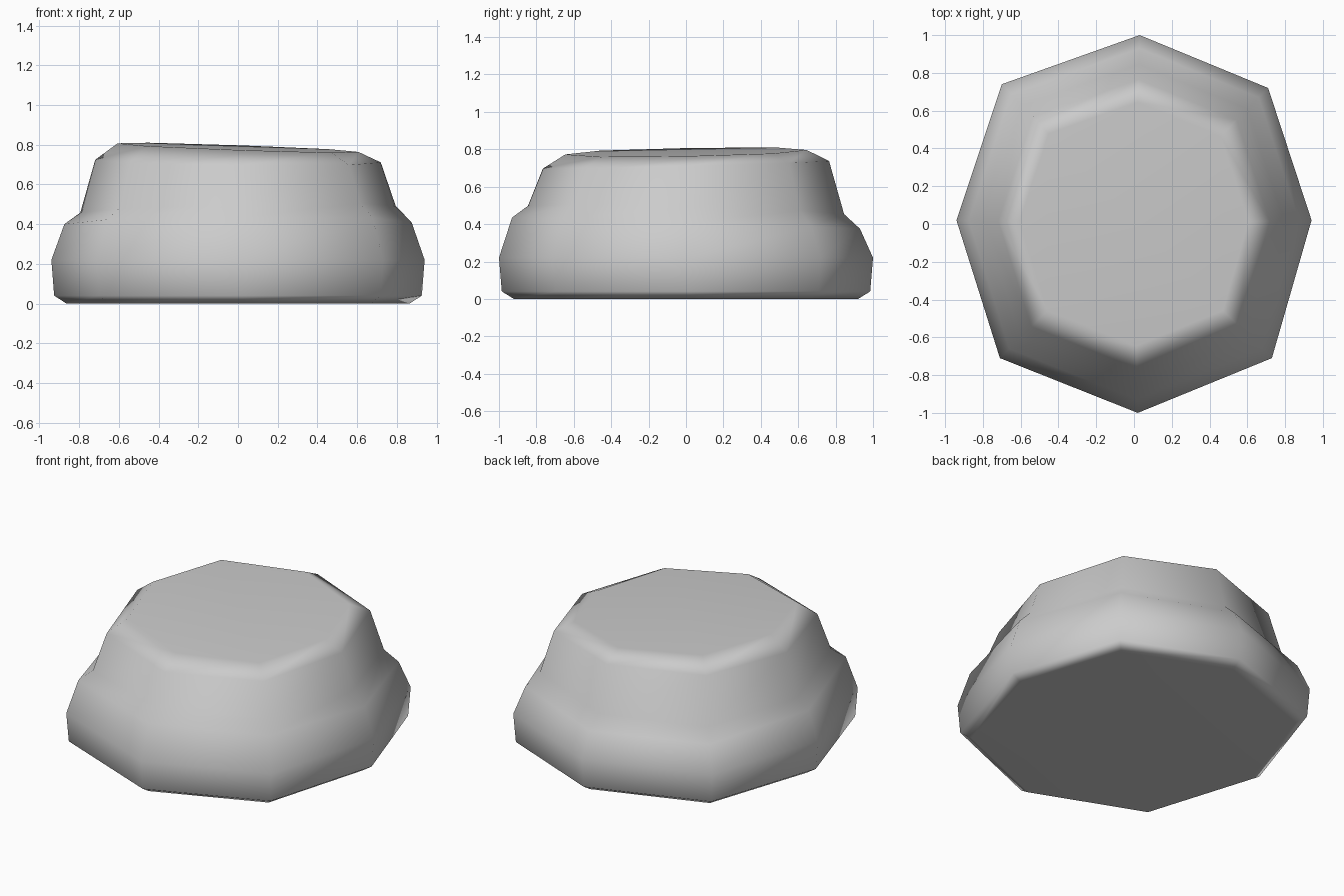
import bpy, bmesh

cube = bpy.data.objects.get("Cube")
if cube:
    bpy.data.objects.remove(cube, do_unlink=True)

# Single plain grey
grey = bpy.data.materials.new("light_grey")
grey.use_nodes = True
colour = (0.6, 0.6, 0.6, 1)
grey.diffuse_color = colour
grey.node_tree.nodes["Principled BSDF"].inputs["Base Color"].default_value = colour

# Slightly irregular eight-sided outline, counter-clockwise from the left side
OUTLINE = [(.94, .02), (.71, .72), (.03, 1), (-.70, .74),
           (-.94, .02), (-.71, -.71), (.02, -1), (.73, -.71)]

# Each ring: scale, height, tilt along x, tilt along y
RINGS = [(.92, 0, 0, 0), (.985, .04, 0, 0), (1, .22, 0, 0),
         (.93, .405, .005, -.03), (.845, .475, .018, -.022),
         (.765, .717, -.007, .02), (.645, .785, -.023, .012)]

# Stepped plinth body, built ring by ring
bm = bmesh.new()
loops = [[bm.verts.new((x * s, y * s, z + tx * x + ty * y)) for x, y in OUTLINE]
         for s, z, tx, ty in RINGS]
count = len(OUTLINE)
for low, high in zip(loops, loops[1:]):
    for i in range(count):
        j = (i + 1) % count
        bm.faces.new((low[i], low[j], high[j], high[i]))

# Flat underside and top
bm.faces.new(loops[0][::-1])
bm.faces.new(loops[-1])
for face in bm.faces:
    face.smooth = True

mesh = bpy.data.meshes.new("stepped_base")
bm.to_mesh(mesh)
bm.free()
mesh.materials.append(grey)
base = bpy.data.objects.new("stepped_base", mesh)
bpy.context.collection.objects.link(base)

# Keep the large caps evenly shaded
base.modifiers.new("even_shading", 'WEIGHTED_NORMAL').weight = 50
